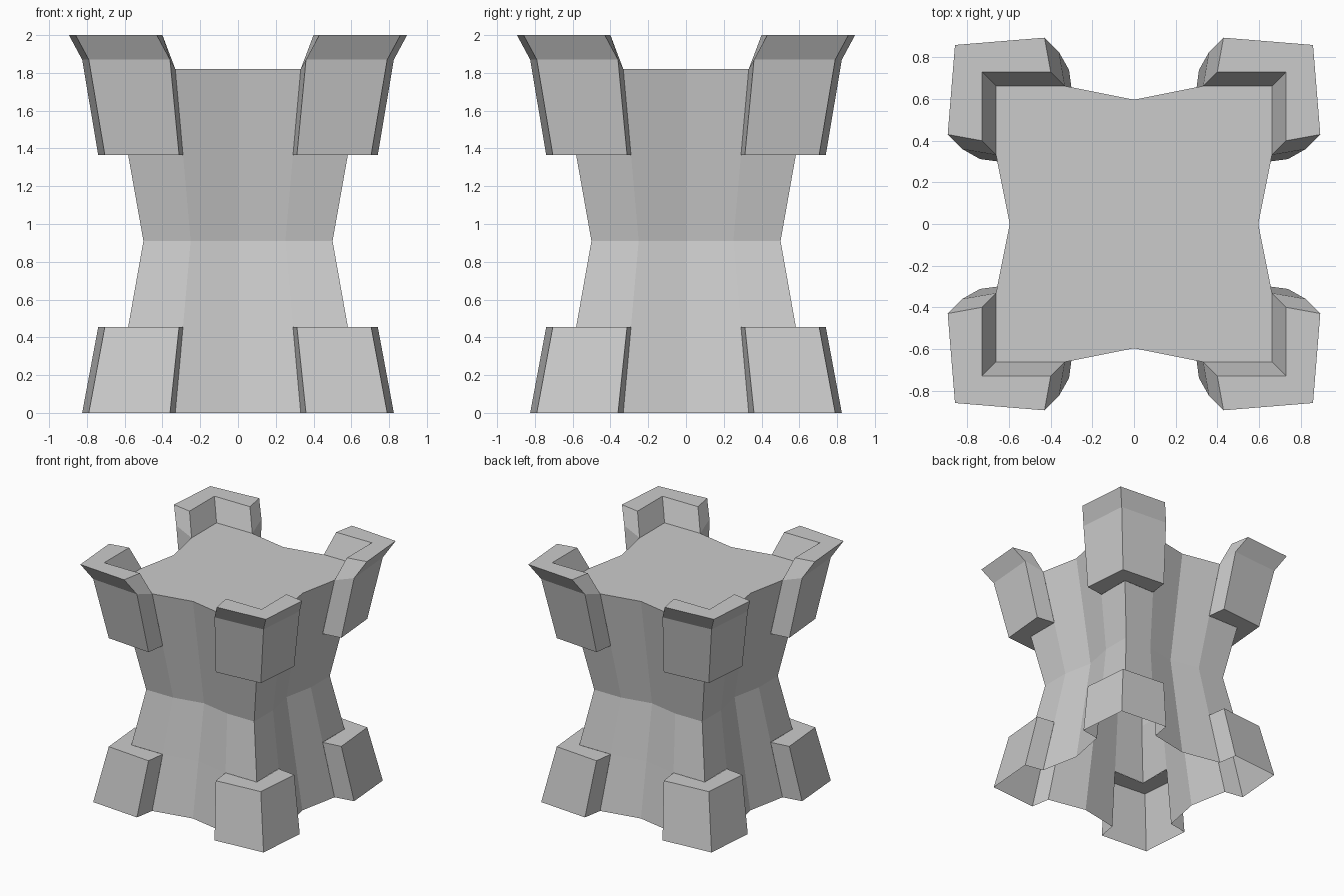
import bpy, bmesh
from mathutils import Matrix, Vector

if "Cube" in bpy.data.objects:
    bpy.data.objects.remove(bpy.data.objects["Cube"])


def finish(bm, name):
    bmesh.ops.remove_doubles(bm, verts=bm.verts, dist=1e-5)
    mesh = bpy.data.meshes.new(name)
    bm.to_mesh(mesh)
    bm.free()
    obj = bpy.data.objects.new(name, mesh)
    bpy.context.collection.objects.link(obj)
    return obj


def quarter_turns(points):
    """Repeat a list of points around z in four quarter turns."""
    return [[Matrix.Rotation(k * 1.5707963268, 3, 'Z') @ Vector(p) for p in points]
            for k in range(4)]


def bracket(corner, end_in, end_out, z):
    """L-shaped line around one corner, counter-clockwise."""
    return [(end_out, end_in, z), (corner, corner, z), (end_in, end_out, z)]


def corner_parts(name, rings, caps, skip=()):
    """Loft L-shaped lines at all four corners and close both ends."""
    bm = bmesh.new()
    flat = [p for r in rings for p in r]
    for pts in quarter_turns(flat):
        v = [bm.verts.new(p) for p in pts]
        for r in range(len(rings) - 1):
            if r in skip:
                continue
            for i in (0, 1):
                a, b = r * 3 + i, r * 3 + 3 + i
                bm.faces.new((v[a], v[a + 1], v[b + 1], v[b]))
        for cap in caps:
            bm.faces.new([v[r * 3] for r in cap])
            bm.faces.new([v[r * 3 + 2] for r in reversed(cap)])
    return finish(bm, name)


# Waisted body: star-like square section, open below, open behind the corner parts
bm = bmesh.new()
levels = [(0, 1), (0.455, 0.877), (0.91, 0.755), (1.365, 0.877), (1.82, 1)]
rows = []
for z, s in levels:
    plan = [(0.597 * s, 0, z), (0.663 * s, 0.332 * s, z),
            (0.663 * s, 0.663 * s, z), (0.332 * s, 0.663 * s, z)]
    rows.append([bm.verts.new(p) for q in quarter_turns(plan) for p in q])
for r in range(4):
    lo, hi = rows[r], rows[r + 1]
    for i in range(16):
        if r in (0, 3) and i % 4 in (1, 2):
            continue
        j = (i + 1) % 16
        bm.faces.new((lo[i], lo[j], hi[j], hi[i]))
bm.faces.new(rows[-1])
finish(bm, "body")

# Lower corner feet
corner_parts("corner_feet", [
    bracket(0.663, 0.332, 0.663, 0),
    bracket(0.79, 0.36, 0.825, 0),
    bracket(0.705, 0.312, 0.74, 0.455),
    bracket(0.582, 0.291, 0.582, 0.455),
], caps=[(0, 1, 2, 3)], skip=(0,))

# Upper corner battlements, flaring out above the top
corner_parts("corner_battlements", [
    bracket(0.582, 0.291, 0.582, 1.365),
    bracket(0.705, 0.312, 0.74, 1.365),
    bracket(0.79, 0.36, 0.825, 1.87),
    bracket(0.86, 0.43, 0.895, 2.0),
    bracket(0.73, 0.40, 0.73, 2.0),
    bracket(0.663, 0.332, 0.663, 1.82),
], caps=[(0, 1, 2, 5), (5, 2, 3, 4)])
